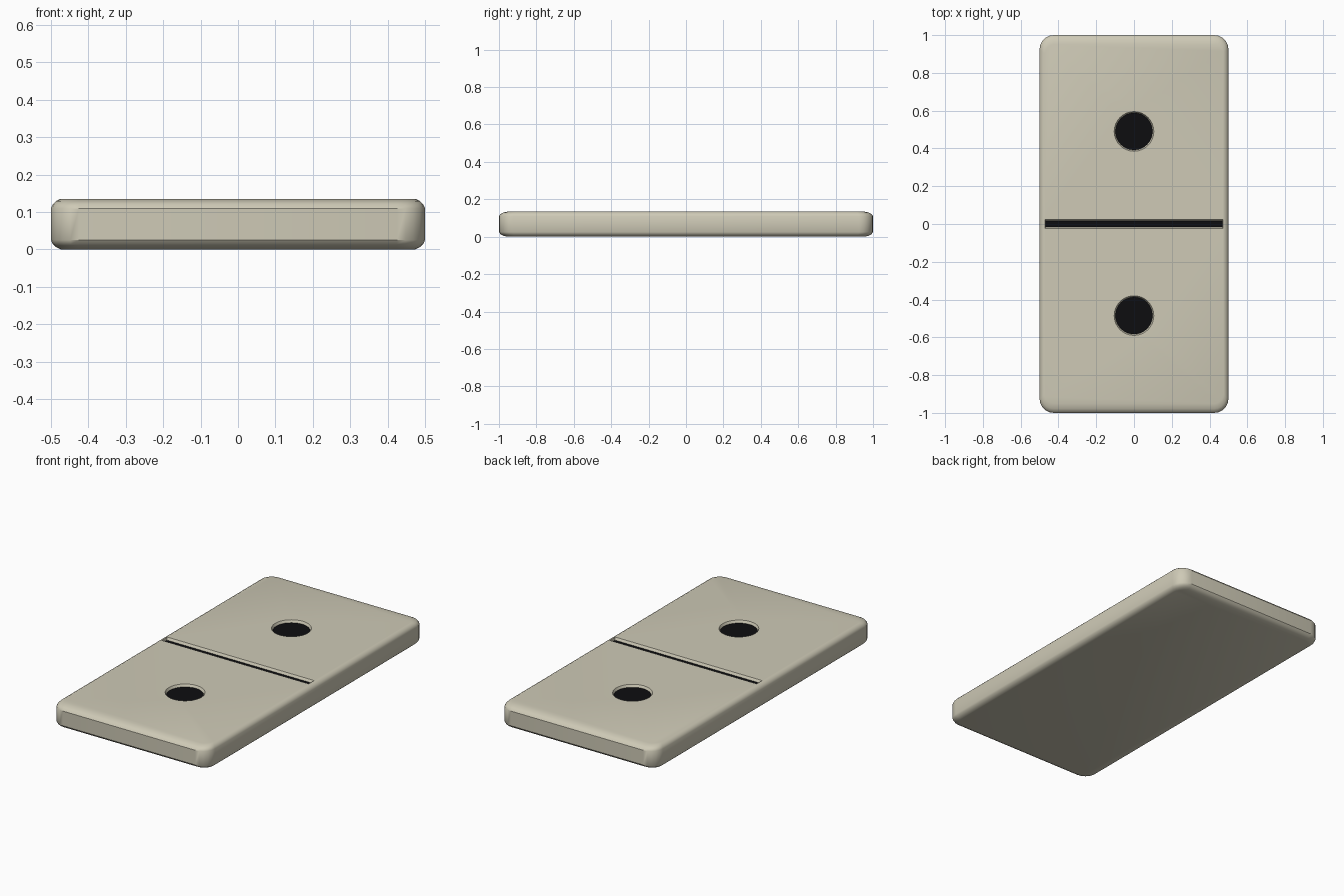
import bpy, bmesh, math

if "Cube" in bpy.data.objects:
    bpy.data.objects.remove(bpy.data.objects["Cube"])

def material(name, rgb):
    m = bpy.data.materials.new(name)
    m.diffuse_color = (*rgb, 1)
    m.use_nodes = True
    m.node_tree.nodes["Principled BSDF"].inputs["Base Color"].default_value = m.diffuse_color
    return m

ivory = material("ivory", (0.62, 0.59, 0.47))
black = material("black", (0.004, 0.004, 0.005))

def add_object(name, bm):
    bmesh.ops.recalc_face_normals(bm, faces=bm.faces)
    mesh = bpy.data.meshes.new(name)
    bm.to_mesh(mesh)
    bm.free()
    ob = bpy.data.objects.new(name, mesh)
    bpy.context.collection.objects.link(ob)
    return ob

def rounded_ring(bm, hx, hy, r, z, seg=5):
    ring = []
    for i, (sx, sy) in enumerate([(1, 1), (-1, 1), (-1, -1), (1, -1)]):
        for k in range(seg + 1):
            a = math.pi / 2 * (i + k / seg)
            ring.append(bm.verts.new((sx * (hx - r) + r * math.cos(a),
                                      sy * (hy - r) + r * math.sin(a), z)))
    return ring

# Tile body: stacked rounded rectangles with softened rims
TOP = 0.135
levels = [(0, .027, .045), (.006, .014, .022), (.014, .005, .008), (.025, 0, 0),
          (.110, 0, 0), (.121, .005, .008), (.129, .013, .022), (TOP, .025, .05)]
bm = bmesh.new()
rings = [rounded_ring(bm, .5 - ix, 1 - iy, .075 - ix, z) for z, ix, iy in levels]
for a, b in zip(rings, rings[1:]):
    for i in range(len(a)):
        j = (i + 1) % len(a)
        bm.faces.new((a[i], a[j], b[j], b[i]))
bm.faces.new(rings[0])
bm.faces.new(rings[-1])
tile = add_object("domino_tile", bm)
tile.data.materials.append(ivory)
tile.data.materials.append(black)

# Cutters: two round pips and the dividing groove
DEPTH = 0.014
bm = bmesh.new()
for y in (-.485, .49):
    ret = bmesh.ops.create_cone(bm, cap_ends=True, segments=32, radius1=.098,
                                radius2=.112, depth=2 * DEPTH)
    bmesh.ops.translate(bm, verts=ret["verts"], vec=(0, y, TOP))
ret = bmesh.ops.create_cube(bm, size=1)
for v in ret["verts"]:
    up = v.co.z > 0
    v.co.x *= .95 if up else .935
    v.co.y *= .066 if up else .034
    v.co.z = TOP + (DEPTH if up else -DEPTH)
cutter = add_object("recess_cutter", bm)
cutter.data.materials.append(ivory)
cutter.hide_render = True

# Carve the recesses
bpy.context.view_layer.objects.active = tile
tile.select_set(True)
mod = tile.modifiers.new("recesses", "BOOLEAN")
mod.operation = "DIFFERENCE"
mod.solver = "EXACT"
mod.object = cutter
bpy.ops.object.modifier_apply(modifier=mod.name)
bpy.data.objects.remove(cutter)

# Black paint on the recess floors
for p in tile.data.polygons:
    if p.normal.z > .99 and abs(p.center.z - (TOP - DEPTH)) < .002:
        p.material_index = 1
    else:
        p.material_index = 0
bpy.ops.object.shade_smooth_by_angle(angle=math.radians(35))
